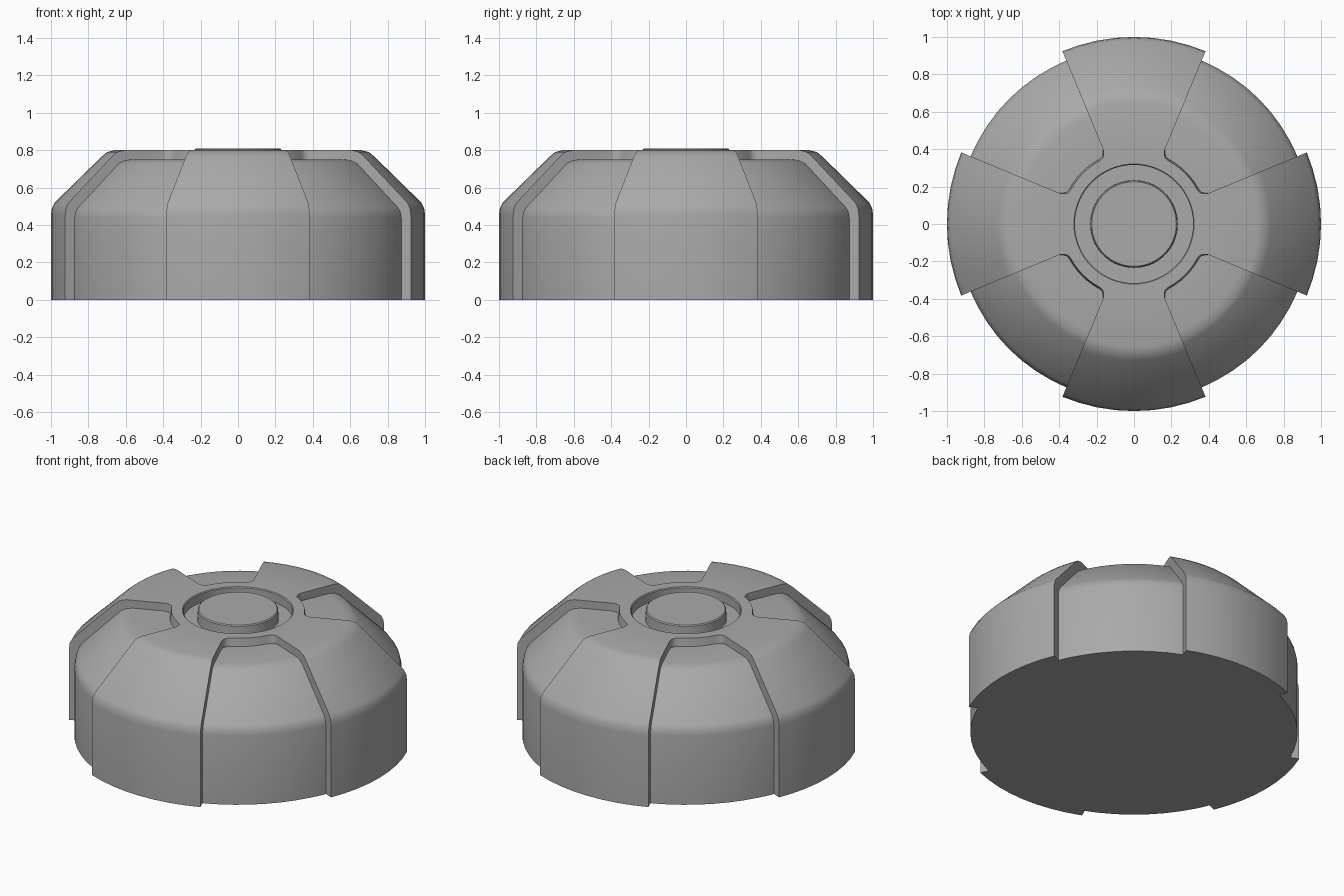
import bpy, bmesh, math

if "Cube" in bpy.data.objects:
    bpy.data.objects.remove(bpy.data.objects["Cube"])

# Half-profiles as (radius, height), running from the top centre outwards and down
HUB = [(0.226, 0.81), (0.232, 0.804), (0.234, 0.74), (0.316, 0.74),
       (0.316, 0.795), (0.321, 0.80)]
RAISED = [(0.66, 0.80), (0.70, 0.79), (0.73, 0.765), (0.98, 0.52),
          (0.995, 0.49), (1.0, 0.455), (1.0, 0.0)]
SUNK = [(0.62, 0.75), (0.66, 0.743), (0.69, 0.728), (0.922, 0.497),
        (0.938, 0.473), (0.945, 0.44), (0.945, 0.0)]
STEP = 45 / 8


def raised_column(angle, rim):
    return angle, HUB + [(rim, 0.80), (rim + 0.008, 0.80)] + RAISED


def sunk_column(angle, rim):
    return angle, HUB + [(rim, 0.80), (rim + 0.008, 0.75)] + SUNK


# Columns of the lathe: four raised panels alternating with four sunken ones
columns = []
for quarter in range(4):
    base = quarter * 90
    for i in range(9):
        rim = 0.425 if i in (0, 8) else 0.385
        columns.append(raised_column(base - 22.5 + i * STEP, rim))
    # the rim widens into rounded corners beside the panel walls
    for offset, rim in ((0, 0.425), (0.9, 0.408), (2.6, 0.392)):
        columns.append(sunk_column(base + 22.5 + offset, rim))
    for i in range(1, 8):
        columns.append(sunk_column(base + 22.5 + i * STEP, 0.385))
    for offset, rim in ((2.6, 0.392), (0.9, 0.408), (0, 0.425)):
        columns.append(sunk_column(base + 67.5 - offset, rim))

# Skin the columns into one closed shell
bm = bmesh.new()
grid = []
for angle, profile in columns:
    a = math.radians(angle)
    grid.append([bm.verts.new((r * math.cos(a), r * math.sin(a), z))
                 for r, z in profile])
for k, col in enumerate(grid):
    nxt = grid[(k + 1) % len(grid)]
    for j in range(len(col) - 1):
        bm.faces.new((col[j], col[j + 1], nxt[j + 1], nxt[j]))

# Button top and underside
bm.faces.new([c[0] for c in grid])
bm.faces.new([c[-1] for c in reversed(grid)])
bmesh.ops.remove_doubles(bm, verts=bm.verts, dist=1e-4)
bmesh.ops.recalc_face_normals(bm, faces=bm.faces)

mesh = bpy.data.meshes.new("domed_cap")
bm.to_mesh(mesh)
bm.free()
cap = bpy.data.objects.new("domed_cap", mesh)
bpy.context.collection.objects.link(cap)

grey = bpy.data.materials.new("plain_grey")
grey.diffuse_color = (0.4, 0.4, 0.4, 1)
grey.use_nodes = True
grey.node_tree.nodes["Principled BSDF"].inputs["Base Color"].default_value = grey.diffuse_color
mesh.materials.append(grey)

bpy.context.view_layer.objects.active = cap
cap.select_set(True)
bpy.ops.object.shade_smooth_by_angle(angle=math.radians(33))
